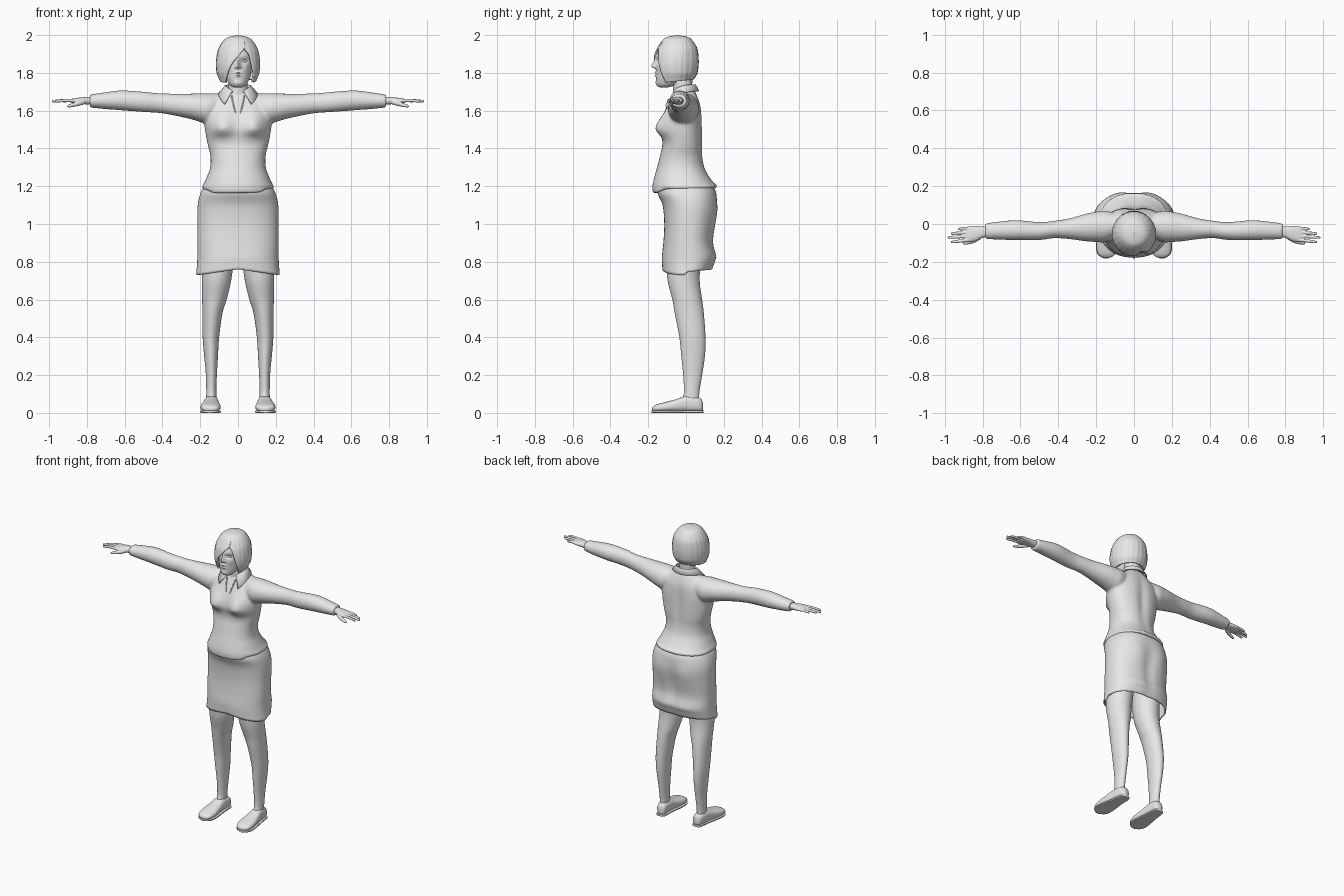
import bpy, bmesh
from math import sin, cos, pi, exp, asin, radians, copysign

default_cube = bpy.data.objects.get("Cube")
if default_cube:
    bpy.data.objects.remove(default_cube, do_unlink=True)

grey = bpy.data.materials.new("plain_grey")
grey.use_nodes = True
grey.diffuse_color = (.8, .8, .8, 1)
grey.node_tree.nodes["Principled BSDF"].inputs["Base Color"].default_value = (.8, .8, .8, 1)


# ---------- helpers ----------
def spline(rings, steps):
    """Catmull-Rom interpolation through rings of numbers."""
    result = []
    for i in range(len(rings) - 1):
        quad = (rings[max(i - 1, 0)], rings[i], rings[i + 1], rings[min(i + 2, len(rings) - 1)])
        for k in range(steps):
            t = k / steps
            result.append([b + .5 * t * (c - a + t * (2 * a - 5 * b + 4 * c - d + t * (3 * (b - c) + d - a)))
                           for a, b, c, d in zip(*quad)])
    result.append(list(rings[-1]))
    return result


def symmetric(rings):
    """Expand (height, half width, front, back) to full ring limits."""
    return [(z, -w, w, front, back) for z, w, front, back in rings]


def loft(bm, rings, axis="z", side=1, count=40, power=1.0, steps=4, caps=True):
    """Skin superellipse rings (position, low, high, low, high) along an axis."""
    loops = []
    for t, a0, a1, b0, b1 in spline(rings, steps):
        loop = []
        for i in range(count):
            angle = 2 * pi * i / count
            c, s = cos(angle), sin(angle)
            a = (a0 + a1) / 2 + (a1 - a0) / 2 * copysign(abs(c) ** power, c)
            b = (b0 + b1) / 2 + (b1 - b0) / 2 * copysign(abs(s) ** power, s)
            x, y, z = {"x": (t, a, b), "y": (a, t, b), "z": (a, b, t)}[axis]
            loop.append(bm.verts.new((x * side, y, z)))
        loops.append(loop)
    for low, high in zip(loops, loops[1:]):
        for i in range(count):
            j = (i + 1) % count
            bm.faces.new((low[i], low[j], high[j], high[i]))
    if caps:
        bm.faces.new(loops[0])
        bm.faces.new(loops[-1])


def swell(bm, bumps, direction, middle=-.03):
    """Push the front (-1) or back (+1) surface out with soft bumps."""
    for v in bm.verts:
        weight = min(max((v.co.y - middle) * direction / .05, 0), 1)
        x, z = v.co.x, v.co.z
        v.co.y += direction * weight * sum(
            amount * exp(-((x - bx) / sx) ** 2 - ((z - bz) / (low if z < bz else high)) ** 2)
            for bx, bz, sx, low, high, amount in bumps)


def both_sides(bumps):
    return [(s * b[0], *b[1:]) for b in bumps for s in (1, -1)]


def finish(bm, name, solid=0, voxel=0, relax=0):
    bmesh.ops.recalc_face_normals(bm, faces=bm.faces)
    mesh = bpy.data.meshes.new(name)
    bm.to_mesh(mesh)
    bm.free()
    mesh.materials.append(grey)
    mesh.shade_smooth()
    mesh.set_sharp_from_angle(angle=radians(50))
    obj = bpy.data.objects.new(name, mesh)
    bpy.context.collection.objects.link(obj)
    if solid:
        shell = obj.modifiers.new("thickness", "SOLIDIFY")
        shell.thickness, shell.offset = solid, -1
    if voxel:
        blend = obj.modifiers.new("blend", "REMESH")
        blend.mode, blend.voxel_size, blend.use_smooth_shade = "VOXEL", voxel, True
        soft = obj.modifiers.new("soften", "SMOOTH")
        soft.factor, soft.iterations = .5, relax
    return obj


# ---------- blouse: torso and sleeves blended together ----------
bm = bmesh.new()
loft(bm, symmetric([
    (1.17, .192, -.174, .165), (1.2, .186, -.178, .16), (1.25, .165, -.167, .125),
    (1.3, .147, -.153, .1), (1.36, .146, -.138, .09), (1.42, .16, -.125, .09),
    (1.5, .175, -.125, .088), (1.57, .18, -.115, .085), (1.63, .16, -.095, .078),
    (1.68, .11, -.07, .06), (1.7, .08, -.06, .05), (1.715, .06, -.055, .045)]), count=64, power=.9)
swell(bm, both_sides([(.085, 1.505, .06, .04, .075, .047)]), -1)
swell(bm, [(0, 1.5, .03, .2, .15, -.012)], 1)
for v in bm.verts:
    if v.co.z < 1.2:
        v.co.z += .015 if abs(v.co.x) > .14 else .02 * (v.co.y > 0) - .008 * (v.co.y < 0)
for side in (1, -1):
    loft(bm, [
        (.08, -.06, .05, 1.56, 1.69), (.15, -.095, .07, 1.53, 1.692), (.2, -.095, .065, 1.54, 1.692),
        (.25, -.092, .055, 1.555, 1.69), (.34, -.08, .03, 1.575, 1.69), (.42, -.075, .017, 1.588, 1.692),
        (.5, -.085, .01, 1.593, 1.7), (.62, -.086, .02, 1.602, 1.707), (.72, -.082, .012, 1.61, 1.695),
        (.785, -.08, .003, 1.617, 1.686)], "x", side)
finish(bm, "blouse", voxel=.008, relax=5)

# ---------- collar ----------
bm = bmesh.new()
rows = [[], [], []]
for i in range(41):
    u = i / 20 - 1
    angle, f = u * radians(155), u ** 4
    for row, rx, ry, z in ((0, .06, .052, 1.715 - .03 * f), (1, .068, .06, 1.738 - .035 * f),
                           (2, .092 + .075 * f, .078 + .03 * f, 1.705 - .07 * f)):
        rows[row].append(bm.verts.new((rx * sin(angle), ry * cos(angle) - .008, z)))
for low, high in zip(rows, rows[1:]):
    for i in range(40):
        bm.faces.new((low[i], low[i + 1], high[i + 1], high[i]))
finish(bm, "collar", solid=.006)

# ---------- neckline edges ----------
for label, side in (("left", 1), ("right", -1)):
    curve = bpy.data.curves.new(label + "_neckline", "CURVE")
    curve.dimensions, curve.bevel_depth, curve.bevel_resolution = "3D", .004, 2
    line = curve.splines.new("POLY")
    points = [(.034, -.072, 1.68), (.026, -.092, 1.64), (.016, -.108, 1.6), (.007, -.122, 1.55), (0, -.132, 1.5)]
    line.points.add(len(points) - 1)
    for point, (x, y, z) in zip(line.points, points):
        point.co = (x * side, y, z, 1)
    curve.materials.append(grey)
    bpy.context.collection.objects.link(bpy.data.objects.new(label + "_neckline", curve))

# ---------- skirt ----------
bm = bmesh.new()
loft(bm, symmetric([
    (1.22, .165, -.13, .13), (1.17, .196, -.152, .158), (1.1, .213, -.124, .16), (1, .215, -.115, .15),
    (.9, .215, -.12, .145), (.82, .215, -.128, .163), (.745, .22, -.125, .14)]), count=64, power=.85, caps=False)
swell(bm, both_sides([(.09, 1.06, .07, .1, .07, .014)]), 1)
swell(bm, [(0, .95, .03, .2, .1, -.012)], 1)
for v in bm.verts:
    if v.co.z < .8:
        v.co.z += .1 * v.co.y if v.co.y > 0 else .015 * (1 - abs(v.co.x) / .11)
finish(bm, "skirt", solid=.008)

# ---------- legs, shoes and hands ----------
fingers = [(-.022, .93, -.026), (-.043, .968, -.05), (-.064, .985, -.071), (-.084, .968, -.095)]
for label, side in (("left", 1), ("right", -1)):
    bm = bmesh.new()
    loft(bm, [
        (.9, .015, .19, -.1, .09), (.72, .033, .191, -.1, .072), (.6, .06, .19, -.072, .085),
        (.53, .082, .188, -.06, .094), (.4, .1, .187, -.035, .103), (.3, .106, .179, -.025, .1),
        (.2, .112, .17, -.015, .085), (.1, .115, .168, -.012, .07), (.04, .113, .17, -.04, .075)], side=side)
    finish(bm, label + "_leg")

    bm = bmesh.new()
    loft(bm, [
        (.09, .13, .15, .015, .05), (.08, .11, .165, .006, .075), (.05, .105, .174, .005, .087),
        (0, .103, .18, .005, .09), (-.05, .098, .19, .005, .073), (-.11, .092, .198, .005, .057),
        (-.155, .1, .192, .006, .045), (-.174, .117, .172, .01, .034), (-.18, .14, .155, .015, .025)],
        "y", side, power=.8)
    finish(bm, label + "_shoe")

    bm = bmesh.new()
    loft(bm, [
        (.093, .13, .152, 0, .014), (.08, .106, .17, 0, .014), (0, .1, .183, 0, .014),
        (-.11, .089, .201, 0, .013), (-.16, .1, .192, 0, .013), (-.182, .138, .158, 0, .013)],
        "y", side, power=.4)
    finish(bm, label + "_sole")

    bm = bmesh.new()
    loft(bm, [
        (.75, -.065, -.015, 1.63, 1.672), (.8, -.073, -.013, 1.633, 1.672), (.84, -.09, -.011, 1.637, 1.669),
        (.875, -.094, -.013, 1.641, 1.664), (.89, -.085, -.022, 1.645, 1.66)], "x", side, power=.85)
    for base, tip, end in fingers:
        loft(bm, [(x, y - r, y + r, z - r, z + r) for x, y, r, z in (
            (.86, base, .009, 1.653), ((.86 + tip) / 2, (base + end) / 2, .0085, 1.654),
            (tip - .008, end, .007, 1.65), (tip, end, .003, 1.65))], "x", side, count=16)
    loft(bm, [(x, y - r, y + r, z - r, z + r) for x, y, r, z in (
        (.81, -.068, .013, 1.648), (.85, -.09, .012, 1.636), (.89, -.1, .009, 1.626), (.905, -.102, .004, 1.622))],
        "x", side, count=16)
    finish(bm, label + "_hand", voxel=.003, relax=3)

# ---------- neck and face ----------
bm = bmesh.new()
loft(bm, symmetric([(1.64, .06, -.075, .035), (1.7, .052, -.068, .032), (1.8, .05, -.07, .035)]))
finish(bm, "neck")

bm = bmesh.new()
loft(bm, symmetric([
    (1.722, .018, -.138, -.1), (1.735, .042, -.152, -.06), (1.77, .062, -.158, -.02), (1.81, .072, -.159, .01),
    (1.86, .08, -.158, .03), (1.91, .08, -.15, .03), (1.95, .06, -.125, 0), (1.97, .03, -.09, -.03)]),
    count=120, steps=10)
swell(bm, [(0, 1.832, .012, .007, .025, .022), (0, 1.865, .009, .03, .03, .008), (0, 1.89, .05, .012, .014, .005),
           (0, 1.799, .018, .003, .007, .008), (0, 1.786, .015, .006, .004, .008), (0, 1.745, .025, .014, .014, .006)]
      + both_sides([(.034, 1.862, .018, .011, .01, -.011), (.045, 1.825, .02, .02, .02, .004),
                    (.013, 1.829, .006, .005, .007, .006)]), -1, -.09)
finish(bm, "face")

for label, x in (("left", .034), ("right", -.034)):
    bm = bmesh.new()
    loft(bm, [(z, x - r, x + r, -.132 - r, -.132 + r) for z, r in
              ((1.855, .008), (1.859, .012), (1.863, .013), (1.867, .012), (1.871, .008))], count=24)
    finish(bm, label + "_eye")

# ---------- bob hair, side parted, swept across the face ----------
bm = bmesh.new()
# height, half width, front, back, x of fringe edge, x of left edge
hair = [(2, .0005, -.046, -.045, 0, 0), (1.99, .05, -.1, .01, .02, .02), (1.97, .078, -.127, .035, .032, .032),
        (1.935, .1, -.15, .057, .036, .036), (1.9, .111, -.166, .065, .01, .06), (1.85, .117, -.173, .067, -.032, .076),
        (1.8, .113, -.17, .061, -.056, .084), (1.765, .102, -.16, .05, -.064, .083), (1.745, .095, -.152, .042, -.064, .08)]
loops, columns = [], 120
for z, w, front, back, fringe, edge in spline(hair, 5):
    start = asin(max(-.98, min(.98, edge / w)))
    stop = 2 * pi + asin(max(-.98, min(.98, fringe / w)))
    loop = []
    for i in range(columns + 1):
        angle = start + (stop - start) * i / columns
        r = 1 + .006 * sin(22 * angle) * min(1, w / .1)
        y = (front + back) / 2 - (back - front) / 2 * r * cos(angle)
        lift = .02 * (1 - cos(angle)) / 2 * max(0, min(1, (1.8 - z) / .05))
        loop.append(bm.verts.new((w * r * sin(angle), y, z + lift)))
    loops.append(loop)
for low, high in zip(loops, loops[1:]):
    for i in range(columns):
        bm.faces.new((low[i], low[i + 1], high[i + 1], high[i]))
bmesh.ops.remove_doubles(bm, verts=bm.verts, dist=.0008)
finish(bm, "hair", solid=.012)
